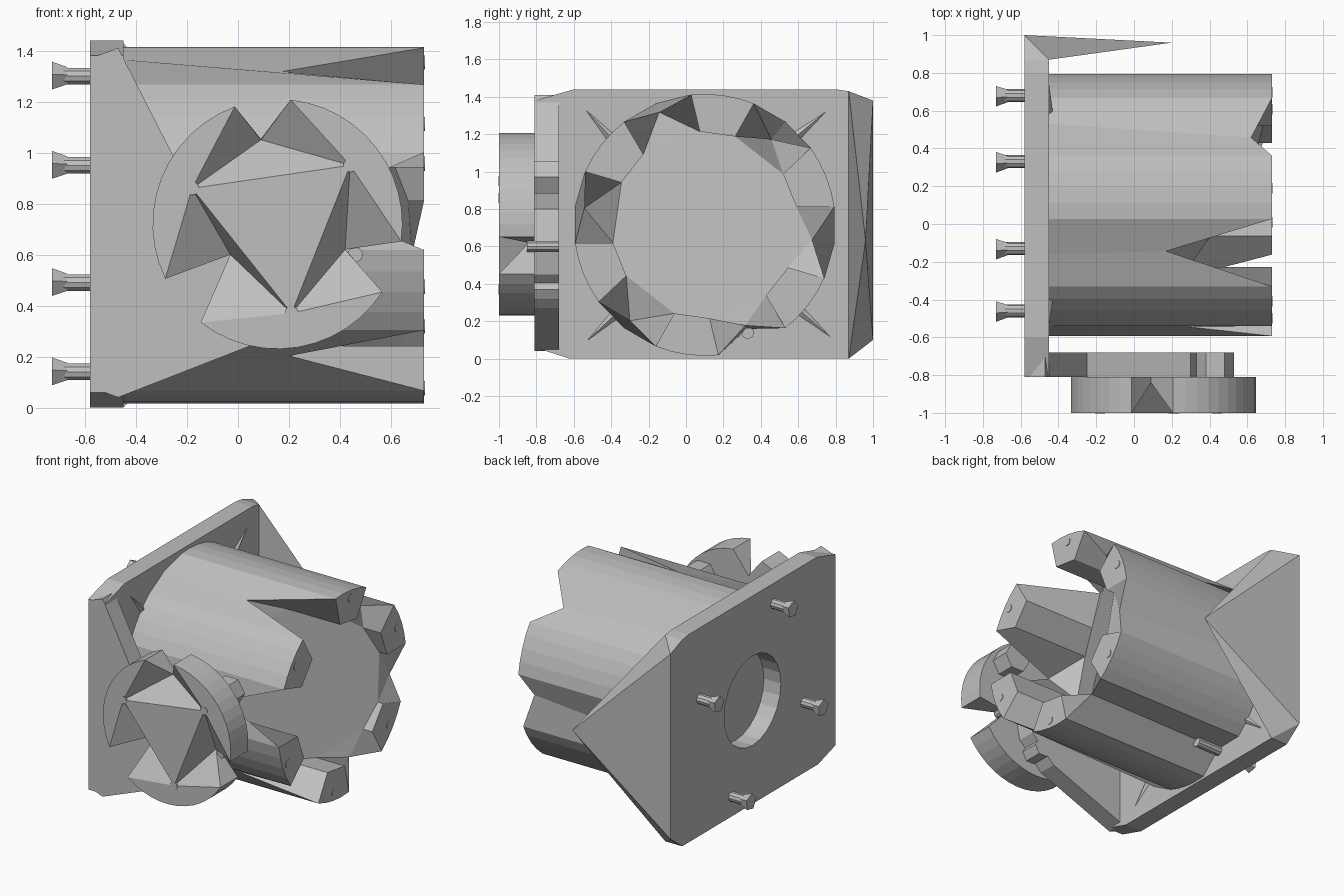
import bpy, bmesh
from math import cos, sin, radians, pi
from mathutils import Vector

if "Cube" in bpy.data.objects:
    bpy.data.objects.remove(bpy.data.objects["Cube"], do_unlink=True)

metal = bpy.data.materials.new("plain_grey")
metal.use_nodes = True
GREY = (0.52, 0.52, 0.52, 1)
metal.diffuse_color = GREY
metal.node_tree.nodes["Principled BSDF"].inputs["Base Color"].default_value = GREY


def finish(name, bm):
    bmesh.ops.recalc_face_normals(bm, faces=bm.faces)
    me = bpy.data.meshes.new(name)
    bm.to_mesh(me)
    bm.free()
    me.materials.append(metal)
    ob = bpy.data.objects.new(name, me)
    bpy.context.collection.objects.link(ob)
    return ob


def hull(name, points):
    bm = bmesh.new()
    vs = [bm.verts.new(p) for p in points]
    bmesh.ops.convex_hull(bm, input=vs)
    return finish(name, bm)


def prism(name, loops, place, a, b):
    """Fill one outline (plus optional hole loops) at depth a, extrude to b."""
    bm = bmesh.new()
    edges = []
    for loop in loops:
        vs = [bm.verts.new(place(u, v, a)) for u, v in loop]
        edges += [bm.edges.new((vs[i - 1], vs[i])) for i in range(len(vs))]
    bmesh.ops.triangle_fill(bm, edges=edges, use_beauty=True)
    ext = bmesh.ops.extrude_face_region(bm, geom=bm.faces[:])
    move = Vector(place(0, 0, b)) - Vector(place(0, 0, a))
    bmesh.ops.translate(bm, vec=move,
                        verts=[g for g in ext["geom"] if isinstance(g, bmesh.types.BMVert)])
    return finish(name, bm)


def circle(cu, cv, r, n, start=0.0):
    return [(cu + r * cos(start + 2 * pi * i / n), cv + r * sin(start + 2 * pi * i / n))
            for i in range(n)]


def side(u, v, d):       # profile in y-z, depth along x
    return (d, u, v)


def front(u, v, d):      # profile in x-z, depth towards the front
    return (u, -d, v)


def lobed(name, place, centre, radius, base, top, lobes, notches):
    """Round body whose far end is split into raised lobes by pointed notches.
    lobe = (start angle, end angle, segments, inner points (u, v, floor depth)),
    notch = (u, v, depth, radius at the base) following each lobe."""
    bm = bmesh.new()
    new = lambda u, v, d: bm.verts.new(place(u, v, d))
    rim, foot, parts = [], [], []
    for (a0, a1, n, inner), (nu, nv, nd, foot_r) in zip(lobes, notches):
        arc = []
        for i in range(n + 1):
            a = radians(a0 + (a1 - a0) * i / n)
            u, v = centre[0] + radius * cos(a), centre[1] + radius * sin(a)
            arc.append(new(u, v, top))
            foot.append(new(u, v, base))
        tops = [new(u, v, top) for u, v, d in inner]
        floor = [t if d == top else new(u, v, d) for t, (u, v, d) in zip(tops, inner)]
        apex = new(nu, nv, nd)
        off = Vector((nu - centre[0], nv - centre[1])).normalized() * foot_r
        foot.append(new(centre[0] + off.x, centre[1] + off.y, base))
        rim += arc + [apex]
        parts.append((arc, tops, floor, apex))
    for i in range(len(rim)):
        bm.faces.new((foot[i - 1], foot[i], rim[i], rim[i - 1]))
    middle = []
    for i, (arc, tops, floor, apex) in enumerate(parts):
        before = parts[i - 1][3]
        nxt = parts[(i + 1) % len(parts)]
        bm.faces.new(arc + tops[::-1])
        walls = [(arc[-1], tops[-1], floor[-1], apex), (arc[0], tops[0], floor[0], before)]
        walls += [(tops[j], tops[j + 1], floor[j + 1], floor[j]) for j in range(len(tops) - 1)]
        for w in walls:
            bm.faces.new(list(dict.fromkeys(w)))
        bm.faces.new((floor[-1], apex, nxt[2][0]))
        middle += floor
    bm.faces.new(middle)
    bm.faces.new(foot)
    return finish(name, bm)


# Mounting plate with clipped corners and a round bore
CY, CZ = 0.10, 0.715
outline = [(-0.81, 0.06), (-0.62, 0), (0.87, 0), (0.87, 1.43),
           (0.80, 1.44), (-0.60, 1.44), (-0.81, 1.38)]
prism("mounting_plate", [outline, circle(CY, CZ, 0.31, 24)], side, -0.58, -0.45)

# Front flange, tapering away from the plate
flange = [(-0.58, 0.08), (-0.47, 0.04), (0.12, 0.27), (0.30, 0.45), (0.34, 0.63),
          (0.30, 0.80), (0.0, 0.90), (-0.25, 0.98), (-0.47, 1.41), (-0.58, 1.37)]
prism("front_flange", [flange], front, 0.68, 0.81)

# Pointed rear wing, closing the rear edge of the plate
hull("rear_wing", [(-0.58, 1.0, 0.10), (-0.58, 1.0, 1.38), (-0.58, 0.87, 0.0),
                   (-0.58, 0.87, 1.43), (-0.45, 0.87, 0.0), (-0.45, 0.87, 1.43),
                   (0.20, 0.96, 0.63)])


# Drum with six lugs and a sloping floor
def floor_depth(y, z):
    return min(0.69, max(0.13, 0.17 + (y + 0.16) * 0.55 - (z - 1.31) * 0.17))


def polar(r, deg):
    return CY + r * cos(radians(deg)), CZ + r * sin(radians(deg))


lugs, gaps = [], []
for k, (depth, foot_r) in enumerate([(0.62, 0.7), (0.17, 0.7), (0.28, 0.7),
                                     (0.20, 0.7), (0.63, 0.6), (0.69, 0.7)]):
    mid = 22 + 60 * k
    inner = [polar(0.50, mid - 11), polar(0.50, mid + 11)]
    lugs.append((mid - 14, mid + 14, 4, [(u, v, floor_depth(u, v)) for u, v in inner]))
    gaps.append((*polar(0.58 if depth > 0.5 else 0.65, mid + 30), depth, foot_r))
lobed("drum", side, (CY, CZ), 0.70, -0.45, 0.73, lugs, gaps)

# Bolt ends on the lugs
for k in range(6):
    u, v = polar(0.645, 22 + 60 * k)
    prism("lug_bolt_%d" % (k + 1), [circle(u, v, 0.028, 12)], side, 0.72, 0.734)

# Front boss with three lobes
lobed("front_boss", front, (0.155, 0.72), 0.49, 0.81, 1.0,
      [(-8, 84, 12, [(0.44, 0.95, 1.0)]),
       (110, 206, 12, [(-0.18, 0.86, 1.0)]),
       (232, 327, 12, [(0.21, 0.37, 1.0)])],
      [(0.09, 1.05, 0.84, 0.34), (-0.03, 0.60, 0.84, 0.22), (0.42, 0.62, 0.84, 0.28)])

# Boss pins, the nuts behind them and two small pins in the notches
for i, (x, z) in enumerate([(0.44, 0.95), (-0.18, 0.86), (0.21, 0.37)]):
    prism("boss_pin_%d" % (i + 1), [circle(x, z, 0.027, 12)], front, 0.85, 1.003)
for i, (x, z, r) in enumerate([(0.43, 0.97, 0.10), (0.21, 0.37, 0.065)]):
    prism("boss_nut_%d" % (i + 1), [circle(x, z, r, 6)], front, 0.68, 0.82)
prism("side_pin", [circle(0.46, 0.60, 0.03, 10)], front, 0.68, 0.85)
prism("flange_pin", [circle(-0.10, 0.52, 0.027, 12)], front, 0.80, 0.815)

# Four bolts through the plate, with flared heads behind it
for i, (y, z) in enumerate([(0.68, 0.95), (-0.13, 1.30), (-0.46, 0.49), (0.33, 0.14)]):
    prism("plate_bolt_%d" % (i + 1), [circle(y, z, 0.034, 10)], side, -0.69, -0.26)
    hull("plate_bolt_head_%d" % (i + 1),
         [(-0.73, u, v) for u, v in circle(y, z, 0.058, 5, 0.5)]
         + [(-0.67, u, v) for u, v in circle(y, z, 0.036, 5, 0.5)])

# Corner gussets between plate and drum
for i, (y, z, deg) in enumerate([(-0.60, 1.40, 137), (-0.60, 0.03, 225),
                                 (0.85, 0.05, 318), (0.82, 1.38, 44)]):
    a, b = polar(0.69, deg - 3), polar(0.69, deg + 3)
    hull("gusset_%d" % (i + 1), [(-0.46, y, z), (-0.46, *a), (-0.46, *b),
                                 (-0.43, *polar(0.69, deg))])
